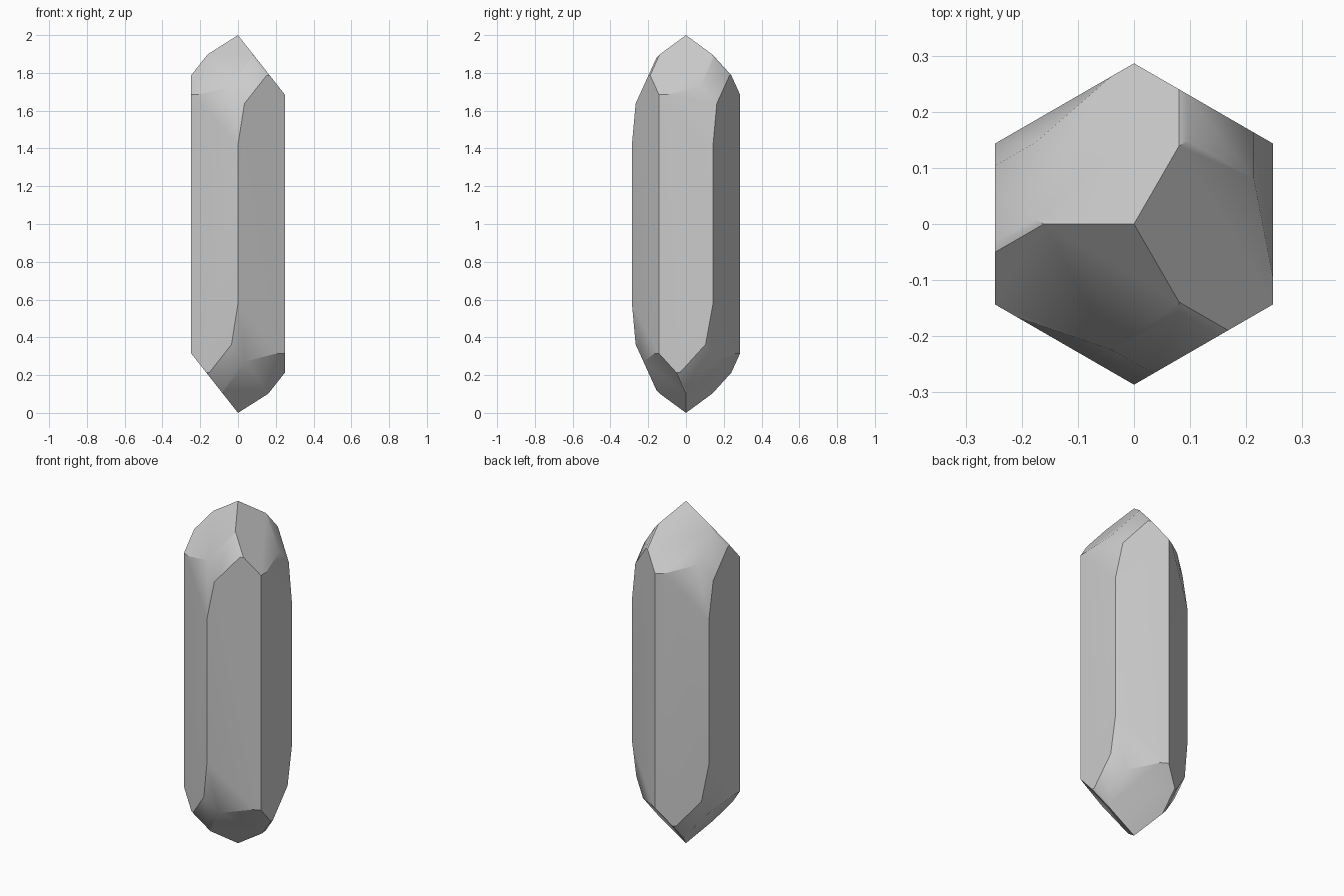
import bpy
import bmesh
from math import radians
from mathutils import Matrix, Vector

old = bpy.data.objects.get("Cube")
if old:
    bpy.data.objects.remove(old, do_unlink=True)

APOTHEM = 0.248   # half width across the prism flats
SLOPE = 1.27      # steepness of the tip facets


def side(angle):
    return Vector((1, 0, 0)) @ Matrix.Rotation(radians(-angle), 3, "Z")


def cut(bm, normal, offset):
    """Keep the part where normal . p <= offset, and close the cut."""
    res = bmesh.ops.bisect_plane(
        bm, geom=bm.verts[:] + bm.edges[:] + bm.faces[:], dist=1e-6,
        plane_co=normal * (offset / normal.length_squared),
        plane_no=normal.normalized(), clear_outer=True)
    edges = [e for e in res["geom_cut"]
             if isinstance(e, bmesh.types.BMEdge) and e.is_boundary]
    if edges:
        bmesh.ops.edgeloop_fill(bm, edges=edges)


up = Vector((0, 0, 1))
left, right = side(240) * SLOPE, side(300) * SLOPE

# Tip facets as (normal, offset), each repeated three times around the axis
tip_facets = [
    (up + side(0) * SLOPE, 1.0),       # large tip faces
    (up + side(60) * SLOPE, 1.102),    # small tip faces
    (up + left + right, 1.224),        # corner bevels
    (up + left * 5 + right, 2.31),     # steep corner faces
]

# Block trimmed down to a hexagonal prism, then to the two tips
bm = bmesh.new()
bmesh.ops.create_cube(bm, size=4)
for i in range(6):
    cut(bm, side(60 * i), APOTHEM)
half_turn = Matrix.Rotation(radians(180), 3, "Y")
for normal, offset in tip_facets:
    for i in range(3):
        turned = Matrix.Rotation(radians(120 * i), 3, "Z") @ normal
        cut(bm, turned, offset)
        cut(bm, half_turn @ turned, offset)
bmesh.ops.remove_doubles(bm, verts=bm.verts[:], dist=1e-5)
bmesh.ops.recalc_face_normals(bm, faces=bm.faces[:])
bmesh.ops.translate(bm, verts=bm.verts[:], vec=up)

mesh = bpy.data.meshes.new("crystal")
bm.to_mesh(mesh)
bm.free()
crystal = bpy.data.objects.new("crystal", mesh)
bpy.context.collection.objects.link(crystal)

# Plain grey mineral
grey = bpy.data.materials.new("mineral_grey")
grey.use_nodes = True
colour = (0.6, 0.6, 0.6, 1)
grey.diffuse_color = colour
grey.node_tree.nodes["Principled BSDF"].inputs["Base Color"].default_value = colour
mesh.materials.append(grey)

# Soft shading over the shallow facets, crisp main edges
bpy.ops.object.select_all(action="DESELECT")
crystal.select_set(True)
bpy.context.view_layer.objects.active = crystal
bpy.ops.object.shade_smooth_by_angle(angle=radians(30))
